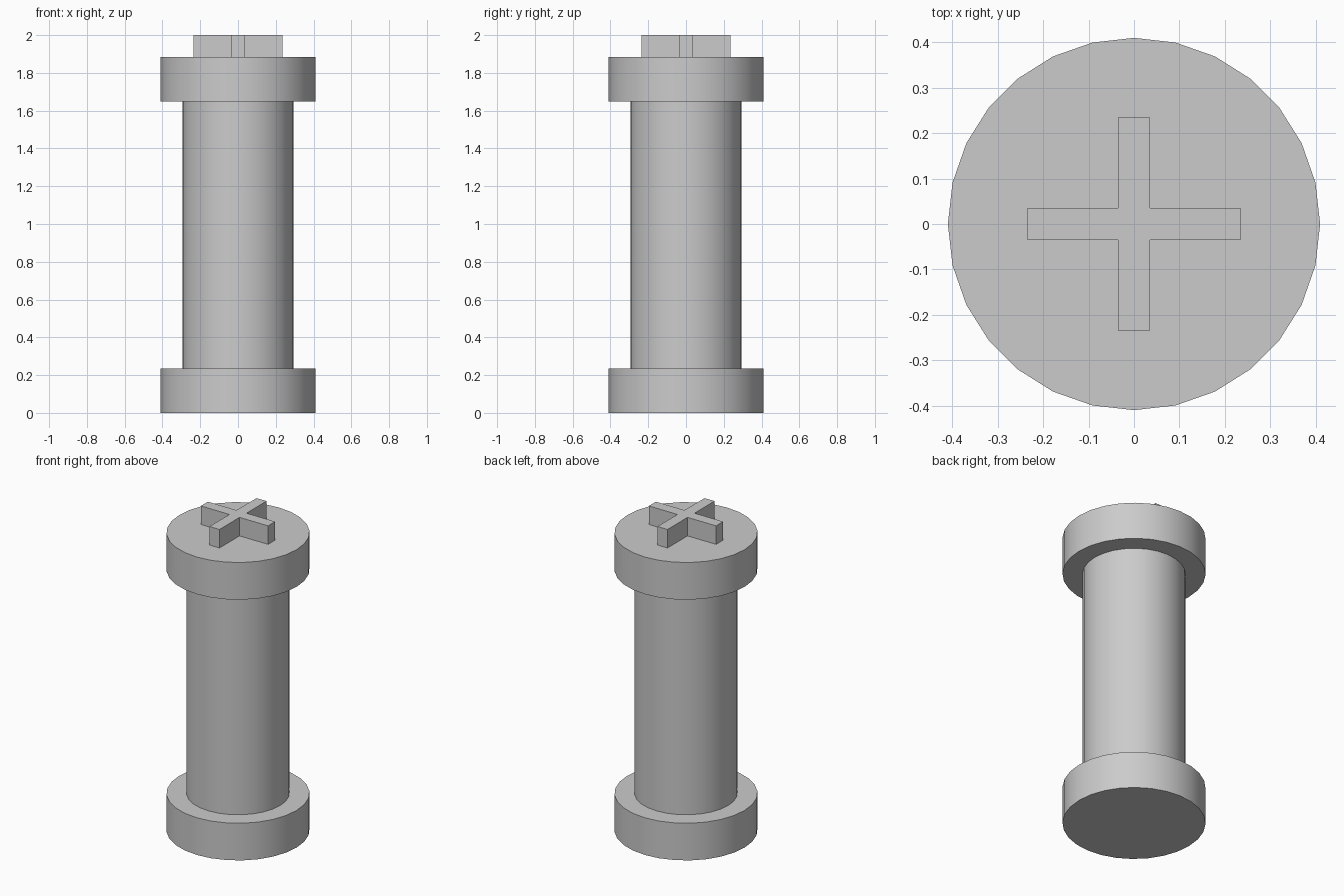
import bpy
import bmesh
import math

cube = bpy.data.objects.get("Cube")
if cube:
    bpy.data.objects.remove(cube, do_unlink=True)

SIDES = 28
FLANGE_RADIUS, COLUMN_RADIUS = 0.41, 0.295
FLANGE_HEIGHT = 0.235
HEAD_TOP, TOTAL = 1.883, 2.0
ARM, HALF_WIDTH = 0.235, 0.035

grey = bpy.data.materials.new("plain grey")
grey.use_nodes = True
colour = (0.6, 0.6, 0.6, 1)
grey.diffuse_color = colour
grey.node_tree.nodes["Principled BSDF"].inputs["Base Color"].default_value = colour


def finish(name, bm):
    mesh = bpy.data.meshes.new(name)
    bmesh.ops.recalc_face_normals(bm, faces=bm.faces)
    bm.to_mesh(mesh)
    bm.free()
    mesh.materials.append(grey)
    obj = bpy.data.objects.new(name, mesh)
    bpy.context.collection.objects.link(obj)
    return obj


def extrude_outline(name, outline, bottom, top):
    bm = bmesh.new()
    base = bm.faces.new([bm.verts.new((x, y, bottom)) for x, y in outline])
    result = bmesh.ops.extrude_face_region(bm, geom=[base], use_keep_orig=True)
    raised = [v for v in result["geom"] if isinstance(v, bmesh.types.BMVert)]
    bmesh.ops.translate(bm, verts=raised, vec=(0, 0, top - bottom))
    return finish(name, bm)


# Spool body: one turned profile with a flange at each end
shoulder = HEAD_TOP - FLANGE_HEIGHT
profile = [(FLANGE_RADIUS, 0), (FLANGE_RADIUS, FLANGE_HEIGHT),
           (COLUMN_RADIUS, FLANGE_HEIGHT), (COLUMN_RADIUS, shoulder),
           (FLANGE_RADIUS, shoulder), (FLANGE_RADIUS, HEAD_TOP)]
bm = bmesh.new()
rings = []
for radius, z in profile:
    angles = [math.tau * i / SIDES for i in range(SIDES)]
    rings.append([bm.verts.new((radius * math.cos(a), radius * math.sin(a), z))
                  for a in angles])
for low, high in zip(rings, rings[1:]):
    for i in range(SIDES):
        j = (i + 1) % SIDES
        bm.faces.new((low[i], low[j], high[j], high[i]))
bm.faces.new(rings[0])
bm.faces.new(rings[-1])
body = finish("spool_body", bm)

bpy.ops.object.select_all(action='DESELECT')
body.select_set(True)
bpy.context.view_layer.objects.active = body
bpy.ops.object.shade_smooth_by_angle(angle=math.radians(30))

# Raised cross key on top: one arm outline turned four ways
quarter = [(HALF_WIDTH, HALF_WIDTH), (HALF_WIDTH, ARM), (-HALF_WIDTH, ARM)]
outline = []
for turn in range(4):
    for x, y in quarter:
        for _ in range(turn):
            x, y = -y, x
        outline.append((x, y))
extrude_outline("cross_key", outline, HEAD_TOP, TOTAL)
